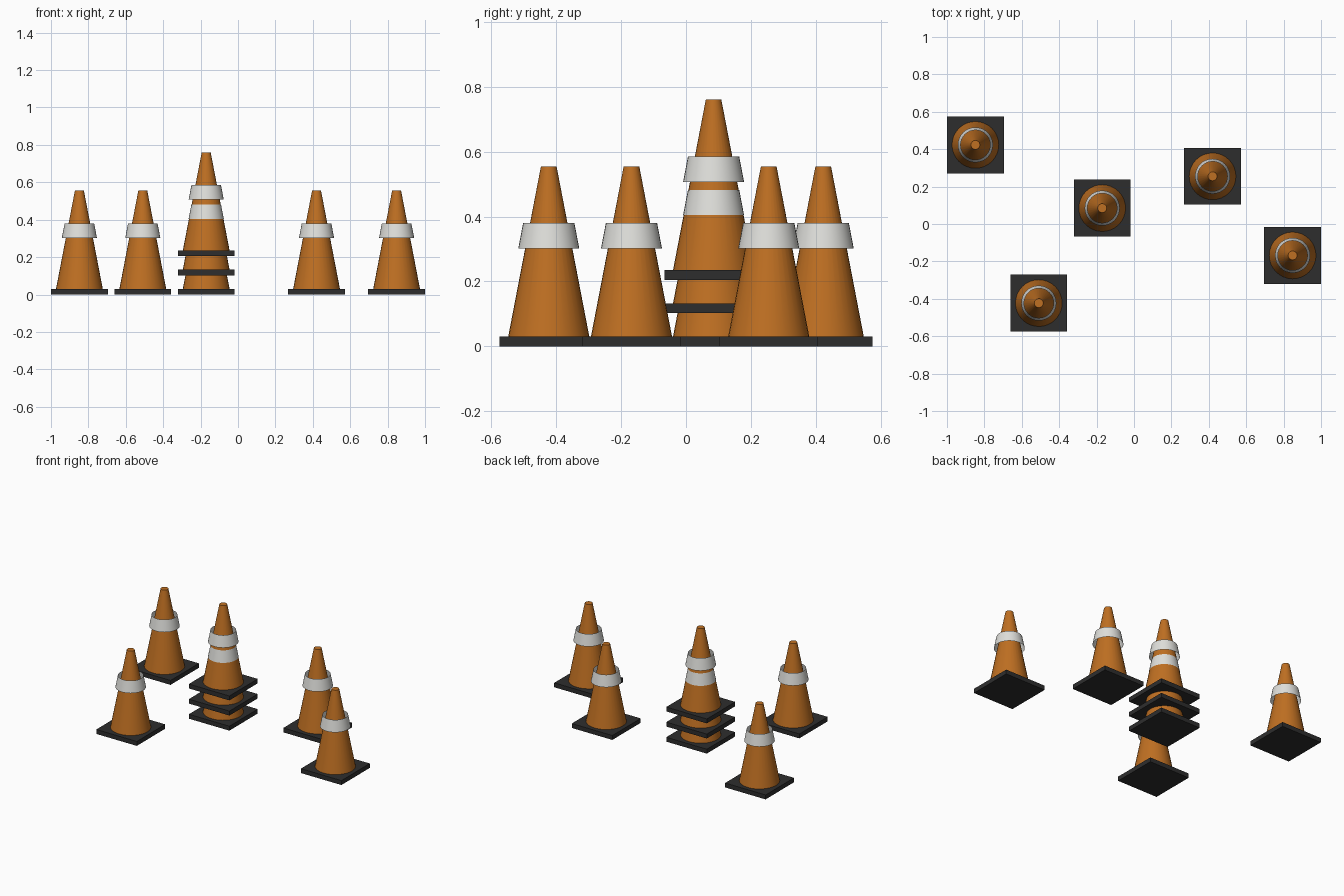
import bpy
from math import radians

cube = bpy.data.objects.get("Cube")
if cube:
    bpy.data.objects.remove(cube, do_unlink=True)


def material(name, color):
    mat = bpy.data.materials.new(name)
    mat.use_nodes = True
    mat.diffuse_color = color
    mat.node_tree.nodes["Principled BSDF"].inputs["Base Color"].default_value = color
    return mat


ORANGE = material("orange plastic", (0.52, 0.16, 0.016, 1))
WHITE = material("white band", (0.74, 0.74, 0.71, 1))
BLACK = material("black rubber", (0.027, 0.027, 0.027, 1))

SIDE, THICK = 0.304, 0.03      # base plate
HEIGHT = 0.555                 # full cone height
BAND_LOW, BAND_HIGH = 0.302, 0.38
STACK_STEP = 0.1025


def tapered(name, x, y, low, high, r_low, r_high, mat, fill):
    """Round tapered part between two heights."""
    bpy.ops.mesh.primitive_cone_add(
        vertices=32, radius1=r_low, radius2=r_high, depth=high - low,
        end_fill_type=fill, location=(x, y, (low + high) / 2))
    obj = bpy.context.object
    obj.name = name
    obj.data.materials.append(mat)
    bpy.ops.object.shade_smooth_by_angle(angle=radians(30))


def traffic_cone(label, x, y, z=0):
    # Square rubber base
    bpy.ops.mesh.primitive_cube_add(size=1, location=(x, y, z + THICK / 2))
    base = bpy.context.object
    base.name = label + "_base"
    base.scale = (SIDE, SIDE, THICK)
    bpy.ops.object.transform_apply(location=False, rotation=False, scale=True)
    base.data.materials.append(BLACK)
    # Tapered body
    tapered(label + "_body", x, y, z + THICK, z + HEIGHT, 0.125, 0.024, ORANGE, 'NGON')
    # Loose open sleeve around the body
    tapered(label + "_band", x, y, z + BAND_LOW, z + BAND_HIGH, 0.094, 0.079, WHITE, 'NOTHING')


# Single cones
singles = {
    "back_right_cone": (-0.848, 0.423),
    "front_right_cone": (-0.509, -0.423),
    "back_left_cone": (0.42, 0.255),
    "front_left_cone": (0.848, -0.168),
}
for label, (x, y) in singles.items():
    traffic_cone(label, x, y)

# Stack of three cones
for i, level in enumerate(("lower", "middle", "upper")):
    traffic_cone("stacked_" + level + "_cone", -0.17, 0.085, i * STACK_STEP)
